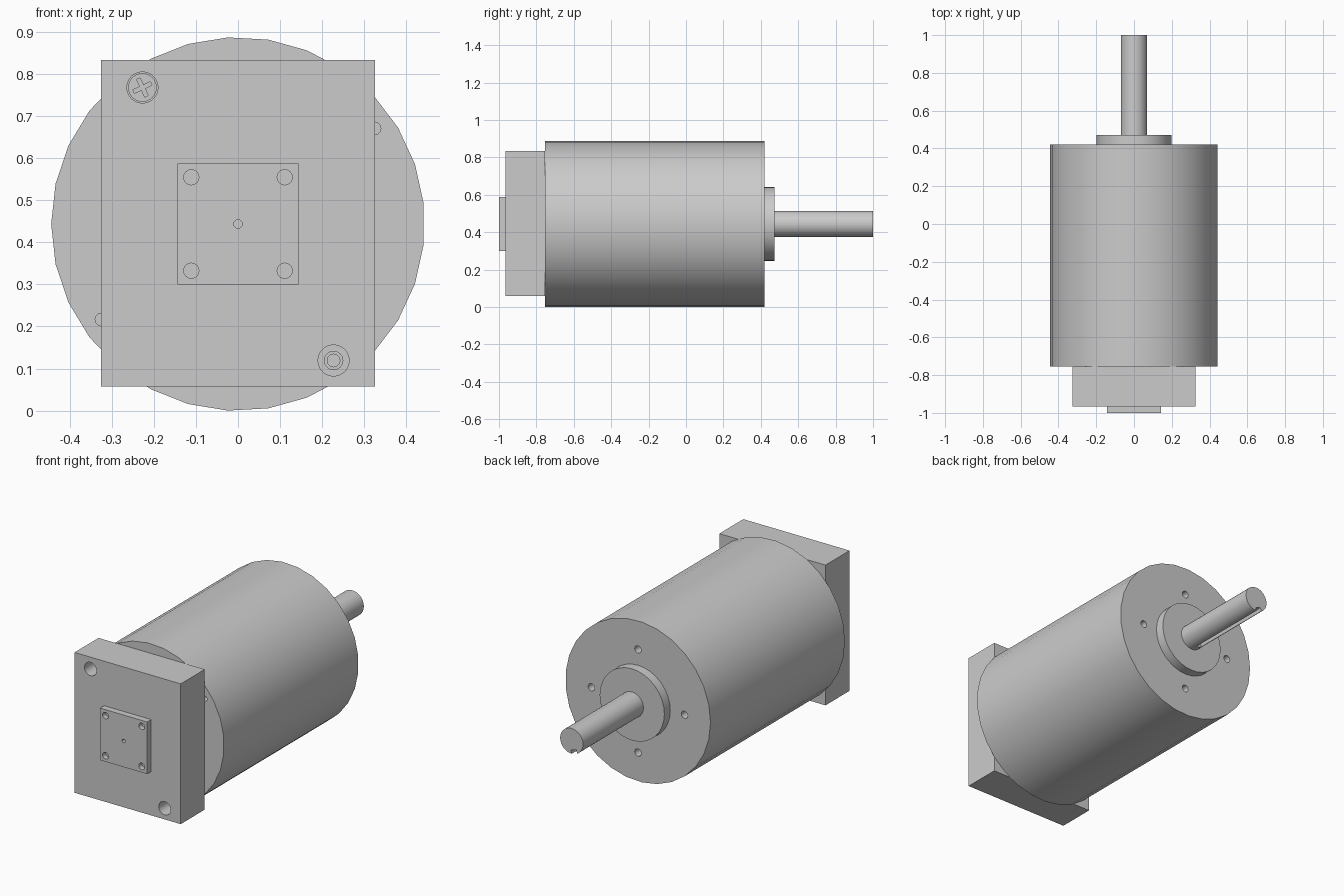
import bpy
import bmesh
from math import radians, sin, cos
from mathutils import Matrix, Vector

cube = bpy.data.objects.get("Cube")
if cube:
    bpy.data.objects.remove(cube, do_unlink=True)

AXIS_Z = 0.4435  # height of the motor axis

grey = bpy.data.materials.new("plain grey")
grey.use_nodes = True
grey.diffuse_color = (0.6, 0.6, 0.6, 1)
grey.node_tree.nodes["Principled BSDF"].inputs["Base Color"].default_value = grey.diffuse_color


def finish(name, bm):
    mesh = bpy.data.meshes.new(name)
    bmesh.ops.recalc_face_normals(bm, faces=bm.faces)
    bm.to_mesh(mesh)
    bm.free()
    mesh.materials.append(grey)
    obj = bpy.data.objects.new(name, mesh)
    bpy.context.collection.objects.link(obj)
    return obj


def rod(name, x, z, r, y0, y1, sides=24, r_end=None):
    """Cylinder or cone along y, placed relative to the motor axis."""
    bm = bmesh.new()
    place = (Matrix.Translation((x, (y0 + y1) / 2, AXIS_Z + z))
             @ Matrix.Rotation(radians(90), 4, 'Y')
             @ Matrix.Rotation(radians(-90), 4, 'X'))
    bmesh.ops.create_cone(bm, cap_ends=True, segments=sides, radius1=r,
                          radius2=r if r_end is None else r_end,
                          depth=y1 - y0, matrix=place)
    return finish(name, bm)


def box(name, x, z, size, y0, y1, turn=0):
    """Box along y with a width and height, turned about y."""
    bm = bmesh.new()
    place = (Matrix.Translation((x, (y0 + y1) / 2, AXIS_Z + z))
             @ Matrix.Rotation(radians(turn), 4, 'Y')
             @ Matrix.Diagonal((size[0], y1 - y0, size[1], 1)))
    bmesh.ops.create_cube(bm, size=1, matrix=place)
    return finish(name, bm)


def cut(obj, cutters):
    for c in cutters:
        mod = obj.modifiers.new("cut", 'BOOLEAN')
        mod.operation = 'DIFFERENCE'
        mod.solver = 'EXACT'
        mod.object = c
        bpy.context.view_layer.objects.active = obj
        bpy.ops.object.modifier_apply(modifier=mod.name)
        bpy.data.objects.remove(c, do_unlink=True)


def ring(radius, start):
    """Four points around the motor axis."""
    return [(radius * cos(radians(start + 90 * i)), radius * sin(radians(start + 90 * i)))
            for i in range(4)]


# Motor body with fixing holes at both ends
body = rod("motor_body", 0, 0, 0.444, -0.755, 0.42, 29)
mounts = ring(0.396, 35)
cut(body, [rod("cutter", x, z, 0.015, -0.8, -0.65) for x, z in mounts]
    + [rod("cutter", x, z, 0.02, 0.32, 0.45) for x, z in ring(0.285, 0)])

# Rear boss and output shaft with a keyway
boss = rod("shaft_boss", 0, 0, 0.198, 0.42, 0.472, 32)
shaft = rod("output_shaft", 0, 0, 0.07, 0.472, 1.0, 32)
key = Vector((-sin(radians(15)), -cos(radians(15)))) * 0.07
cut(shaft, [box("cutter", key.x, key.y, (0.034, 0.044), 0.51, 1.05, 15)])

# Front mounting block with two counterbored screw holes
block = box("mounting_block", 0, 0.002, (0.65, 0.776), -0.965, -0.755)
screw_spots = [mounts[1], mounts[3]]
for x, z in screw_spots:
    cut(block, [rod("cutter", x, z, 0.037, -1.0, -0.84),
                rod("cutter", x, z, 0.022, -0.9, -0.7)])

# Cross-head screw in the upper hole
x, z = screw_spots[0]
head = rod("screw_head", x, z, 0.034, -0.872, -0.84)
cut(head, [box("cutter", x, z, (0.009, 0.046), -0.9, -0.852, turn) for turn in (-25, 65)])
shank = rod("screw_shank", x, z, 0.015, -0.84, -0.66)

# Small square sensor plate with corner holes and a centre hole
sensor = box("sensor_plate", 0, 0, (0.288, 0.288), -1.0, -0.965)
cut(sensor, [rod("cutter", x, z, 0.018, -1.05, -0.972) for x, z in ring(0.157, 45)]
    + [rod("cutter", 0, 0, 0.01, -1.05, -0.972)])

# Smooth round walls, keep edges sharp
bpy.ops.object.select_all(action='DESELECT')
for obj in (body, boss, shaft, block, head, shank, sensor):
    obj.select_set(True)
bpy.context.view_layer.objects.active = body
bpy.ops.object.shade_smooth_by_angle(angle=radians(30))
